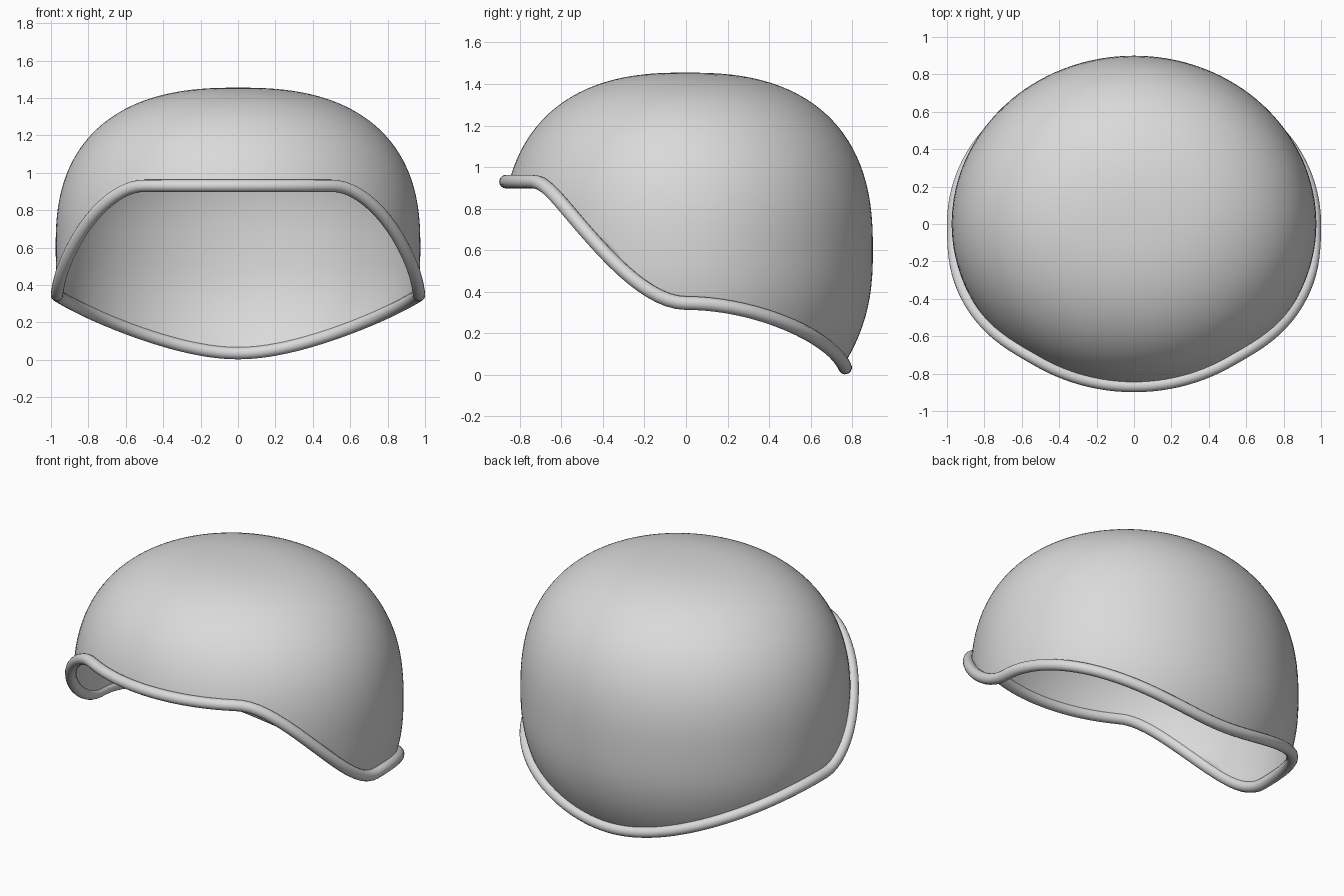
import bpy, bmesh, math

cube = bpy.data.objects.get("Cube")
if cube:
    bpy.data.objects.remove(cube, do_unlink=True)

grey = bpy.data.materials.new("light_grey")
grey.use_nodes = True
grey.diffuse_color = (0.7, 0.7, 0.7, 1)
grey.node_tree.nodes["Principled BSDF"].inputs["Base Color"].default_value = grey.diffuse_color

COLUMNS, ROWS = 128, 40
WIDEST, CROWN = 0.6, 0.855      # height of the widest ring, and dome height above it
POWER = 2.5                     # squareness of the dome profile
SIDE, FRONT, BACK = 0.975, 0.885, 0.9


def blend(a, b, t):
    t = min(max(t, 0), 1)
    return a + (b - a) * t * t * (3 - 2 * t)


def rim_height(phi):
    """Edge height round the opening; phi is 0 at the front, pi at the back."""
    deg = math.degrees(min(phi, 2 * math.pi - phi))
    if deg < 90:
        return blend(0.93, 0.345, (deg - 32) / 58)
    return blend(0.345, 0.035, (deg - 90) / 90)


def radius_factor(z):
    u = (z - WIDEST) / CROWN
    if u > 0:
        return max(0, 1 - u ** POWER) ** (1 / POWER)
    return 1 - 0.122 * ((WIDEST - z) / 0.5) ** POWER


def surface_point(phi, z, offset=0):
    f = radius_factor(z)
    depth = FRONT if math.cos(phi) > 0 else BACK
    return (math.sin(phi) * (SIDE * f + offset),
            -math.cos(phi) * (depth * f + offset), z)


angles = [2 * math.pi * i / COLUMNS for i in range(COLUMNS)]

# Shell: each column runs from the wavy edge up to the crown
bm = bmesh.new()
columns = []
for phi in angles:
    u = (rim_height(phi) - WIDEST) / CROWN
    start = math.asin(math.copysign(abs(u) ** (POWER / 2), u))
    column = []
    for j in range(ROWS):
        s = math.sin(start + (math.pi / 2 - start) * j / ROWS)
        z = WIDEST + CROWN * math.copysign(abs(s) ** (2 / POWER), s)
        column.append(bm.verts.new(surface_point(phi, z)))
    columns.append(column)
crown = bm.verts.new((0, 0, WIDEST + CROWN))
for i, a in enumerate(columns):
    b = columns[(i + 1) % COLUMNS]
    for j in range(ROWS - 1):
        bm.faces.new((a[j], b[j], b[j + 1], a[j + 1]))
    bm.faces.new((a[-1], b[-1], crown))
for face in bm.faces:
    face.smooth = True
mesh = bpy.data.meshes.new("helmet_shell")
bm.to_mesh(mesh)
bm.free()
mesh.materials.append(grey)
shell = bpy.data.objects.new("helmet_shell", mesh)
bpy.context.collection.objects.link(shell)
thickness = shell.modifiers.new("thickness", "SOLIDIFY")
thickness.thickness = 0.01
thickness.offset = -1

# Rolled rim: a round tube following the shell edge
curve = bpy.data.curves.new("edge_rim", "CURVE")
curve.dimensions = "3D"
curve.bevel_depth = 0.033
curve.bevel_resolution = 6
path = curve.splines.new("POLY")
path.points.add(COLUMNS - 1)
for point, phi in zip(path.points, angles):
    point.co = (*surface_point(phi, rim_height(phi), 0.015), 1)
path.use_cyclic_u = True
path.use_smooth = True
curve.materials.append(grey)
rim = bpy.data.objects.new("edge_rim", curve)
bpy.context.collection.objects.link(rim)
